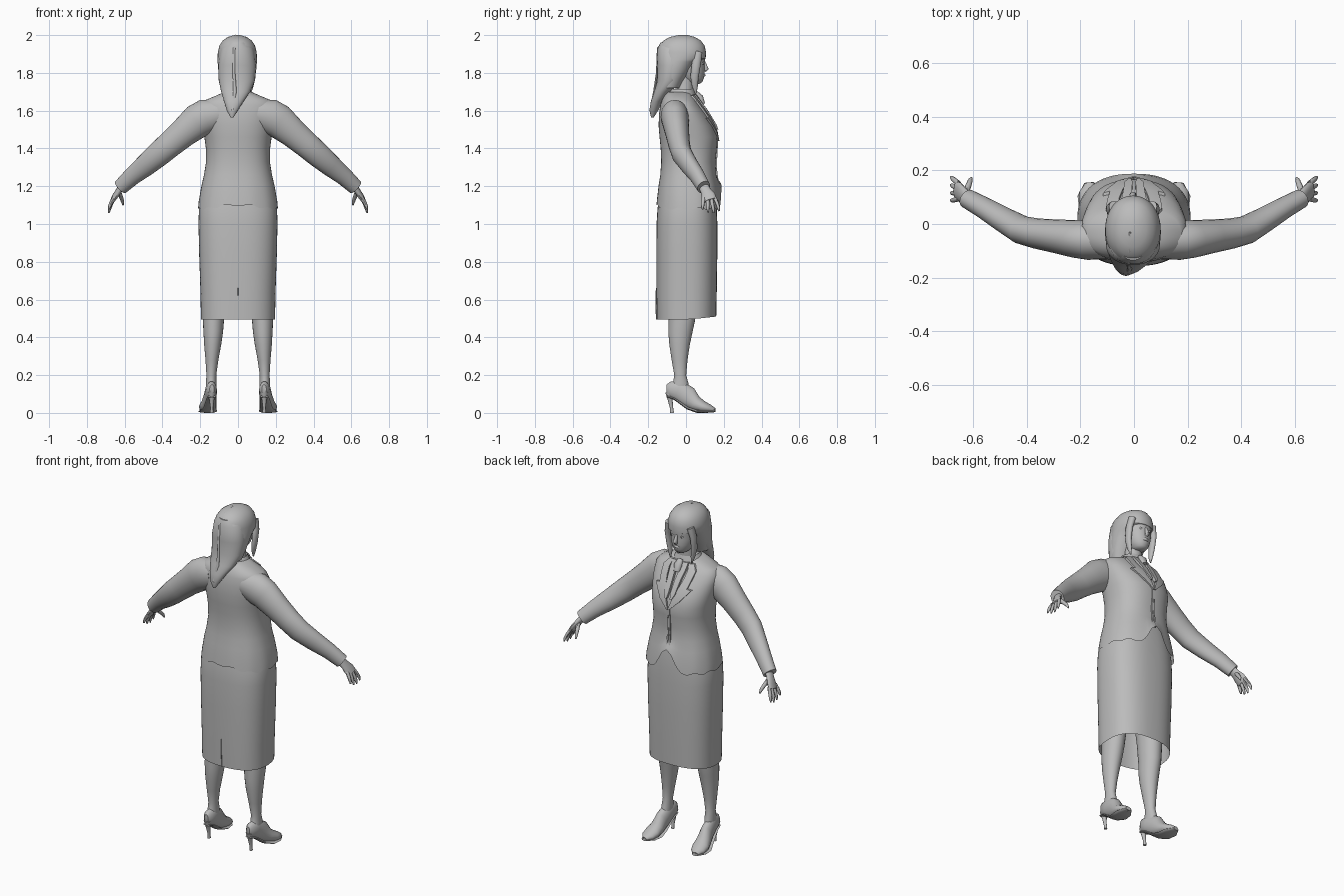
import bpy, bmesh, math
from mathutils import Vector

grey = bpy.data.materials.new("plain grey")
grey.diffuse_color = (0.5, 0.5, 0.5, 1)


def make(name, rings, caps=(True, True), angle=45):
    """Skin a list of closed point rings."""
    bm = bmesh.new()
    loops = [[bm.verts.new(p) for p in r] for r in rings]
    n = len(loops[0])
    for a, b in zip(loops, loops[1:]):
        for i in range(n):
            j = (i + 1) % n
            bm.faces.new((a[i], a[j], b[j], b[i]))
    if caps[0]:
        bm.faces.new(loops[0])
    if caps[1]:
        bm.faces.new(loops[-1])
    bmesh.ops.recalc_face_normals(bm, faces=bm.faces)
    me = bpy.data.meshes.new(name)
    bm.to_mesh(me)
    bm.free()
    ob = bpy.data.objects.new(name, me)
    bpy.context.collection.objects.link(ob)
    me.materials.append(grey)
    bpy.context.view_layer.objects.active = ob
    ob.select_set(True)
    bpy.ops.object.shade_smooth_by_angle(angle=math.radians(angle))
    ob.select_set(False)
    return ob


def power(v, e):
    return math.copysign(abs(v) ** e, v)


def loft(name, secs, n=40, e=0.9, caps=(True, True), zfun=None, sx=1):
    """Stack sections (z, centre x, half width, back y, front y)."""
    rings = []
    for k, (z, cx, rx, yb, yf) in enumerate(secs):
        ring = []
        for i in range(n):
            a = 2 * math.pi * i / n
            x = sx * cx + rx * power(math.cos(a), e)
            y = (yb + yf) / 2 + (yf - yb) / 2 * power(math.sin(a), e)
            ring.append((x, y, z + (zfun(k, a) if zfun else 0)))
        rings.append(ring)
    return make(name, rings, caps)


def tube(name, pts, ref=(0, 0, 1), n=16, sx=1, floor=None):
    """Sweep ellipses along points (x, y, z, radius across, radius along ref)."""
    P = [Vector((p[0] * sx, p[1], p[2])) for p in pts]
    ref = Vector((ref[0] * sx, ref[1], ref[2]))
    rings = []
    for i, p in enumerate(pts):
        t = (P[min(i + 1, len(P) - 1)] - P[max(i - 1, 0)]).normalized()
        v = (ref - t * ref.dot(t)).normalized()
        u = t.cross(v)
        ring = []
        for k in range(n):
            a = 2 * math.pi * k / n
            q = P[i] + u * math.cos(a) * p[3] + v * math.sin(a) * p[4]
            if floor is not None:
                q.z = max(q.z, floor)
            ring.append(q)
        rings.append(ring)
    return make(name, rings)


# Jacket body with wavy hem and cutaway front
JACKET = [(1.075, 0, .212, -.157, .188), (1.12, 0, .208, -.153, .184),
          (1.20, 0, .194, -.145, .172), (1.26, 0, .180, -.136, .160),
          (1.33, 0, .169, -.131, .156), (1.40, 0, .170, -.134, .163),
          (1.46, 0, .178, -.140, .166), (1.52, 0, .188, -.145, .145),
          (1.58, 0, .196, -.143, .112), (1.63, 0, .196, -.136, .075),
          (1.655, 0, .175, -.128, .058), (1.68, 0, .115, -.115, .04),
          (1.70, 0, .07, -.10, .025)]


def hem(k, a):
    d = abs(math.atan2(math.cos(a), math.sin(a)))       # angle from front centre
    w = (1, .75, .25)[k] if k < 3 else 0
    back = max(0, -math.sin(a)) ** 6 * .02
    return w * (.13 * math.exp(-(d / .20) ** 2) + .012 * math.sin(6 * d) ** 2 + back)


loft("jacket", JACKET, 64, .85, (False, True), hem)


def front_y(x, z):
    """Depth of the jacket front at a given x and z."""
    for a, b in zip(JACKET, JACKET[1:]):
        if a[0] <= z <= b[0]:
            f = (z - a[0]) / (b[0] - a[0])
            rx, yb, yf = (a[i] + (b[i] - a[i]) * f for i in (2, 3, 4))
            c = min(1, abs(x) / rx) ** (1 / .85)
            s = math.sqrt(max(0, 1 - c * c)) ** .85
            return (yb + yf) / 2 + (yf - yb) / 2 * s
    return .025


def strip(name, secs, sx, lift):
    """Cloth strip lying on the jacket front, sections (z, inner x, outer x)."""
    rings = []
    for z, xi, xo in secs:
        ring = []
        for i in range(5):
            x = xi + (xo - xi) * i / 4
            ring.append((sx * x, front_y(x, z) + lift, z))
        rings.append(ring + [(p[0], p[1] - lift - .006, p[2]) for p in reversed(ring)])
    make(name, rings, angle=30)


for side, sx in (("left", -1), ("right", 1)):
    # Lapels and hanging scarf ends
    strip(side + "_lapel", [(1.44, .0, .008), (1.49, .016, .06), (1.54, .034, .10),
          (1.56, .04, .115), (1.565, .042, .09), (1.61, .055, .10),
          (1.65, .06, .105), (1.68, .05, .08)], sx, .012)
    strip(side + "_scarf_end", [(1.50, .012, .02), (1.53, .006, .035),
          (1.60, .008, .042), (1.65, .012, .05), (1.685, .015, .05)], sx, .02)
    # Jacket front edge and pocket flap
    strip(side + "_front_edge", [(1.21, .004, .014), (1.30, .001, .01),
          (1.44, .0, .01)], sx, .005)

    # Sleeve, following the bent arm
    tube(side + "_sleeve", [(.10, -.062, 1.585, .07, .075), (.17, -.06, 1.568, .074, .094),
         (.215, -.056, 1.545, .071, .091), (.29, -.046, 1.482, .063, .077),
         (.36, -.036, 1.422, .057, .070), (.42, -.022, 1.37, .053, .066),
         (.49, .018, 1.31, .046, .058), (.56, .060, 1.253, .040, .048),
         (.622, .094, 1.195, .036, .041)], (.6, 0, .8), 24, sx)
    # Hand: palm, four fingers, thumb
    tube(side + "_palm", [(.61, .09, 1.205, .026, .02), (.632, .105, 1.175, .028, .016),
         (.65, .118, 1.148, .038, .015), (.664, .126, 1.125, .036, .012)], (.8, -.1, .4), 14, sx)
    for i in range(4):
        y = .094 + .019 * i
        L = (.8, 1, 1.05, .92)[i]
        tube("%s_finger_%d" % (side, i + 1),
             [(.655, y, 1.14, .010, .010), (.672, y + .006 * i - .004, 1.14 - .035 * L, .0095, .0095),
              (.680, y + .009 * i - .006, 1.14 - .058 * L, .008, .008),
              (.684, y + .010 * i - .006, 1.14 - .078 * L, .004, .004)], (1, 0, .2), 8, sx)
    tube(side + "_thumb", [(.63, .115, 1.17, .013, .012), (.618, .145, 1.14, .011, .011),
         (.612, .163, 1.12, .009, .009), (.608, .173, 1.10, .004, .004)], (1, 0, .2), 8, sx)

    # Leg
    loft(side + "_leg", [(.95, .105, .085, -.12, .10), (.60, .125, .062, -.095, .06),
         (.49, .13, .056, -.092, .048), (.43, .131, .052, -.094, .035),
         (.36, .134, .045, -.088, .020), (.28, .138, .034, -.076, .008),
         (.20, .141, .026, -.062, .001), (.16, .142, .028, -.068, .012),
         (.11, .142, .026, -.085, .02)], 24, 1, sx=sx)
    # Shoe: upper, sole and slim heel
    tube(side + "_shoe", [(.138, -.103, .125, .012, .025), (.139, -.085, .125, .027, .042),
         (.142, -.04, .118, .031, .055), (.147, .01, .085, .033, .056),
         (.153, .05, .05, .041, .040), (.160, .09, .032, .047, .031),
         (.165, .125, .022, .040, .022), (.168, .152, .014, .016, .012)], (0, 0, 1), 20, sx, .002)
    tube(side + "_sole", [(.139, -.1, .088, .02, .006), (.142, -.06, .075, .026, .006),
         (.150, .01, .025, .035, .008), (.158, .06, .008, .048, .008),
         (.164, .11, .008, .047, .008), (.168, .155, .011, .018, .007)], (0, 0, 1), 14, sx, 0)
    tube(side + "_heel", [(.139, -.088, .11, .022, .022), (.139, -.084, .07, .013, .013),
         (.139, -.077, .03, .008, .009), (.139, -.074, 0, .009, .010)], (0, 1, 0), 12, sx)

# Skirt, open below, slightly higher hem in front, covered belly above
loft("skirt", [(.495, 0, .196, -.155, .160), (.65, 0, .199, -.157, .163),
     (.85, 0, .206, -.157, .166), (1.00, 0, .209, -.156, .166),
     (1.08, 0, .207, -.151, .163), (1.16, 0, .19, -.138, .158),
     (1.24, 0, .17, -.122, .146)], 56, .8, (False, True),
     lambda k, a: (.015 * max(0, math.sin(a)) if k == 0 else 0))
# Back vent of the skirt
tube("skirt_vent", [(0, -.157, .495, .003, .003), (0, -.159, .60, .003, .003),
     (0, -.158, .66, .002, .002)], (0, 1, 0), 6)

# Neck, collar and scarf knot
loft("neck", [(1.62, 0, .06, -.07, .03), (1.70, 0, .047, -.055, .04),
     (1.80, 0, .045, -.06, .04)], 24, 1)
loft("collar", [(1.655, 0, .10, -.115, .06), (1.69, 0, .078, -.10, .05),
     (1.715, 0, .062, -.08, .042), (1.70, 0, .052, -.07, .036)], 32, 1, (False, True))
tube("scarf_knot", [(0, .052, 1.695, .016, .012), (0, .075, 1.67, .024, .017),
     (0, .088, 1.635, .018, .013)], (0, 1, 0), 12)

# Face with nose, lips and eyes
CX = -.004
loft("face", [(1.742, CX, .022, .02, .072), (1.752, CX, .038, -.01, .086),
     (1.772, CX, .052, -.03, .095), (1.80, CX, .064, -.05, .099),
     (1.83, CX, .071, -.06, .099), (1.855, CX, .074, -.06, .098),
     (1.88, CX, .076, -.06, .103), (1.92, CX, .074, -.06, .10)], 32, .95)
tube("nose", [(CX, .095, 1.862, .006, .006), (CX, .102, 1.838, .009, .010),
     (CX, .109, 1.82, .013, .012), (CX, .100, 1.808, .010, .006)], (0, 1, 0), 10)
tube("lips", [(CX - .024, .084, 1.786, .003, .003), (CX - .008, .097, 1.788, .008, .007),
     (CX + .008, .097, 1.788, .008, .007), (CX + .024, .084, 1.786, .003, .003)], (0, 1, 0), 8)
for side, sx in (("left", -1), ("right", 1)):
    tube(side + "_eye", [(CX + sx * .015, .091, 1.849, .002, .002),
         (CX + sx * .03, .090, 1.851, .008, .007),
         (CX + sx * .046, .078, 1.849, .002, .002)], (0, 1, 0), 8)
    # Side locks framing the face
    tube(side + "_hair_lock", [(CX + sx * .07, .065, 1.91, .02, .022),
         (CX + sx * .084, .055, 1.85, .016, .024), (CX + sx * .083, .045, 1.78, .014, .022),
         (CX + sx * .075, .047, 1.73, .011, .016), (CX + sx * .07, .052, 1.69, .003, .004)],
         (0, 1, 0), 12)

# Hair cap with fringe overhanging the face
loft("hair", [(1.72, CX, .080, -.142, -.03), (1.77, CX, .094, -.145, .0),
     (1.82, CX, .101, -.147, .035), (1.86, CX, .104, -.148, .07),
     (1.875, CX, .104, -.149, .104), (1.91, CX, .103, -.148, .106),
     (1.945, CX, .094, -.140, .098), (1.972, CX, .076, -.118, .078),
     (1.99, CX, .05, -.085, .046), (2.0, CX, .016, -.04, .01)], 40, .95)
# Long hair gathered to a point down the back
loft("long_hair", [(1.565, -.032, .008, -.185, -.170), (1.60, -.03, .029, -.193, -.148),
     (1.65, -.022, .052, -.186, -.122), (1.70, -.012, .077, -.168, -.08),
     (1.76, -.006, .096, -.152, -.02), (1.84, CX, .101, -.153, .0),
     (1.93, CX, .085, -.150, .0), (1.96, CX, .05, -.135, -.02)], 32, .95)
# Strand along the parting
tube("hair_strand", [(-.015, -.03, 1.998, .004, .005), (-.018, -.10, 1.977, .006, .006),
     (-.02, -.148, 1.93, .006, .006), (-.022, -.153, 1.80, .007, .006),
     (-.016, -.168, 1.70, .009, .006), (-.03, -.190, 1.60, .005, .005)], (0, 1, .2), 8)
